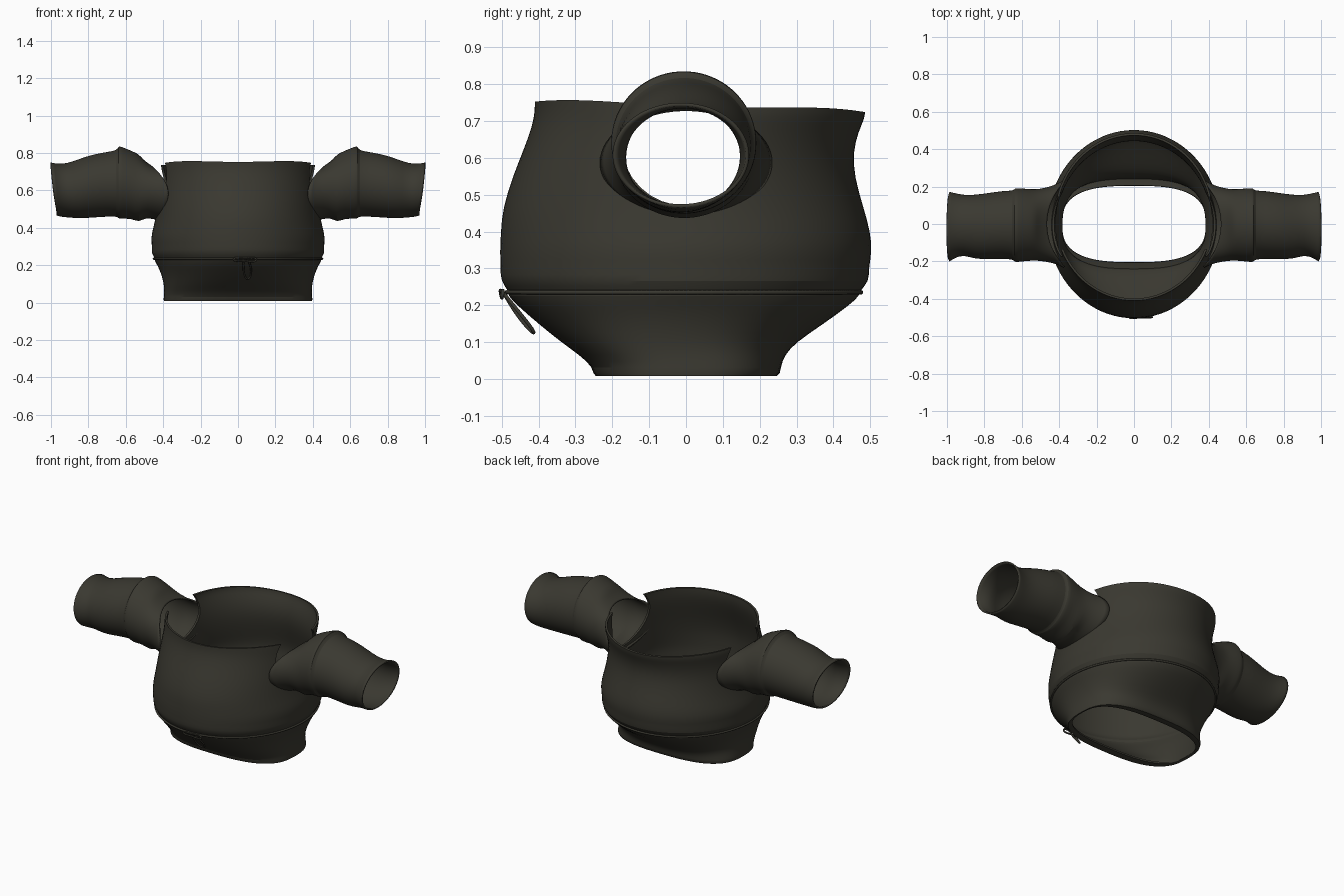
import bpy
import bmesh
from math import sin, cos, pi, copysign
from mathutils import Vector

cube = bpy.data.objects.get("Cube")
if cube:
    bpy.data.objects.remove(cube, do_unlink=True)

cloth = bpy.data.materials.new("dark_olive_cloth")
cloth.use_nodes = True
colour = (0.042, 0.040, 0.030, 1)
cloth.diffuse_color = colour
shader = cloth.node_tree.nodes["Principled BSDF"]
shader.inputs["Base Color"].default_value = colour
shader.inputs["Roughness"].default_value = 0.9

SEGMENTS = 40


def loft(name, rings, flip=False):
    """Open tube through a list of point rings."""
    bm = bmesh.new()
    loops = [[bm.verts.new(p) for p in ring] for ring in rings]
    for low, high in zip(loops, loops[1:]):
        for i in range(len(low)):
            j = (i + 1) % len(low)
            bm.faces.new((low[i], low[j], high[j], high[i]))
    if flip:
        bmesh.ops.reverse_faces(bm, faces=bm.faces)
    mesh = bpy.data.meshes.new(name)
    bm.to_mesh(mesh)
    bm.free()
    mesh.materials.append(cloth)
    obj = bpy.data.objects.new(name, mesh)
    bpy.context.collection.objects.link(obj)
    return obj


def finish(obj):
    bpy.ops.object.select_all(action='DESELECT')
    obj.select_set(True)
    bpy.context.view_layer.objects.active = obj
    bpy.ops.object.shade_smooth_by_angle(angle=0.8)


def thicken(obj, thickness):
    sub = obj.modifiers.new("Soften", 'SUBSURF')
    sub.levels = sub.render_levels = 1
    shell = obj.modifiers.new("Shell", 'SOLIDIFY')
    shell.thickness = thickness
    shell.offset = -1


def torso_ring(z, half_x, front, back, power, grow=0.0):
    """Rounded cross-section; the neckline is tilted and wavy."""
    ring = []
    neck = max(0.0, (z - 0.6) / 0.135)
    for i in range(SEGMENTS):
        a = 2 * pi * i / SEGMENTS
        c, s = cos(a), sin(a)
        x = (half_x + grow) * copysign(abs(c) ** (2 / power), c)
        y = (front + back) / 2 + ((back - front) / 2 + grow) * copysign(abs(s) ** (2 / power), s)
        wave = neck * (0.008 * sin(2 * a) ** 2 - 0.014 * s)
        ring.append((x, y, z + wave))
    return ring


# Torso: height, half width, front, back, squareness
profile = [
    (0.012, 0.385, -0.205, 0.205, 2.8),
    (0.002, 0.400, -0.255, 0.255, 2.8),
    (0.030, 0.398, -0.250, 0.257, 2.7),
    (0.065, 0.395, -0.290, 0.268, 2.6),
    (0.100, 0.398, -0.340, 0.300, 2.4),
    (0.150, 0.410, -0.402, 0.375, 2.2),
    (0.200, 0.432, -0.460, 0.445, 2.1),
    (0.228, 0.450, -0.487, 0.475, 2),
    (0.238, 0.445, -0.482, 0.472, 2),
    (0.265, 0.466, -0.505, 0.500, 2),
    (0.300, 0.460, -0.505, 0.497, 2),
    (0.345, 0.468, -0.507, 0.507, 2),
    (0.400, 0.455, -0.504, 0.502, 2),
    (0.460, 0.440, -0.500, 0.485, 2),
    (0.550, 0.430, -0.472, 0.458, 2),
    (0.620, 0.425, -0.442, 0.455, 2),
    (0.680, 0.425, -0.418, 0.470, 2),
    (0.715, 0.428, -0.412, 0.485, 2),
    (0.738, 0.425, -0.412, 0.488, 2),
]
torso = loft("torso", [torso_ring(*row) for row in profile])
thicken(torso, 0.012)

# Armholes, cut through both sides and open to the neckline
cutter_rings = []
for x in (-0.8, 0.8):
    cutter_rings.append([(x, 0.175 * cos(2 * pi * i / 32), 0.64 + 0.17 * sin(2 * pi * i / 32))
                         for i in range(32)])
cutter = loft("armhole_cutter", cutter_rings)
bm = bmesh.new()
bm.from_mesh(cutter.data)
bmesh.ops.holes_fill(bm, edges=bm.edges)
bmesh.ops.recalc_face_normals(bm, faces=bm.faces)
bm.to_mesh(cutter.data)
bm.free()
cutter.hide_render = True
cut = torso.modifiers.new("Armholes", 'BOOLEAN')
cut.operation = 'DIFFERENCE'
cut.solver = 'EXACT'
cut.object = cutter
finish(torso)
for name in [m.name for m in torso.modifiers][:3]:
    bpy.ops.object.modifier_apply(modifier=name)
bpy.data.objects.remove(cutter, do_unlink=True)
finish(torso)

# Sleeves: distance out, bottom, top, front, back
sleeve_profile = [
    (0.375, 0.440, 0.735, -0.235, 0.235),
    (0.420, 0.445, 0.745, -0.212, 0.210),
    (0.480, 0.455, 0.768, -0.200, 0.192),
    (0.530, 0.428, 0.795, -0.195, 0.185),
    (0.570, 0.450, 0.812, -0.198, 0.188),
    (0.625, 0.447, 0.835, -0.204, 0.193),
    (0.640, 0.450, 0.838, -0.204, 0.190),
    (0.644, 0.460, 0.815, -0.190, 0.178),
    (0.700, 0.460, 0.806, -0.186, 0.178),
    (0.780, 0.454, 0.792, -0.188, 0.166),
    (0.850, 0.450, 0.768, -0.188, 0.156),
    (0.910, 0.455, 0.744, -0.166, 0.155),
    (0.955, 0.458, 0.742, -0.180, 0.165),
    (0.985, 0.465, 0.750, -0.200, 0.172),
]


def sleeve(name, side):
    rings = []
    for n, (x, bottom, top, front, back) in enumerate(sleeve_profile):
        fade = max(0, 1 - n / 3)
        ring = []
        for i in range(SEGMENTS):
            t = 2 * pi * i / SEGMENTS
            c, s = cos(t), sin(t)
            # The root wraps the body; the cuff slants outward at the top
            root = fade * (0.045 * s * s + 0.045 * max(0, s) ** 2)
            slant = 0.016 * s * max(0, n - 10) / 3
            ring.append((side * (x + root + slant),
                         (front + back) / 2 + (back - front) / 2 * c,
                         (bottom + top) / 2 + (top - bottom) / 2 * s))
        rings.append(ring)
    obj = loft(name, rings, flip=side < 0)
    thicken(obj, 0.009)
    finish(obj)


sleeve("left_sleeve", 1)
sleeve("right_sleeve", -1)


def cord(name, points, radius, closed):
    curve = bpy.data.curves.new(name, 'CURVE')
    curve.dimensions = '3D'
    curve.bevel_depth = radius
    curve.bevel_resolution = 2
    curve.resolution_u = 6
    spline = curve.splines.new('NURBS')
    spline.points.add(len(points) - 1)
    for p, co in zip(spline.points, points):
        p.co = (*co, 1)
    spline.use_cyclic_u = closed
    spline.use_endpoint_u = not closed
    curve.materials.append(cloth)
    obj = bpy.data.objects.new(name, curve)
    bpy.context.collection.objects.link(obj)


# Drawcord around the waist with a small hanging bow at the front
cord("waist_cord", torso_ring(0.235, 0.450, -0.487, 0.475, 2, 0.002), 0.006, True)
cord("hanging_loop", [(0.03, -0.495, 0.235), (0.025, -0.465, 0.18), (0.04, -0.41, 0.115),
                      (0.07, -0.41, 0.13), (0.075, -0.46, 0.19), (0.05, -0.497, 0.235)], 0.005, False)
cord("bow_loop", [(0.03, -0.50, 0.235), (-0.02, -0.505, 0.245), (-0.03, -0.50, 0.22),
                  (0.04, -0.50, 0.225), (0.10, -0.50, 0.215), (0.10, -0.495, 0.245)], 0.005, True)
